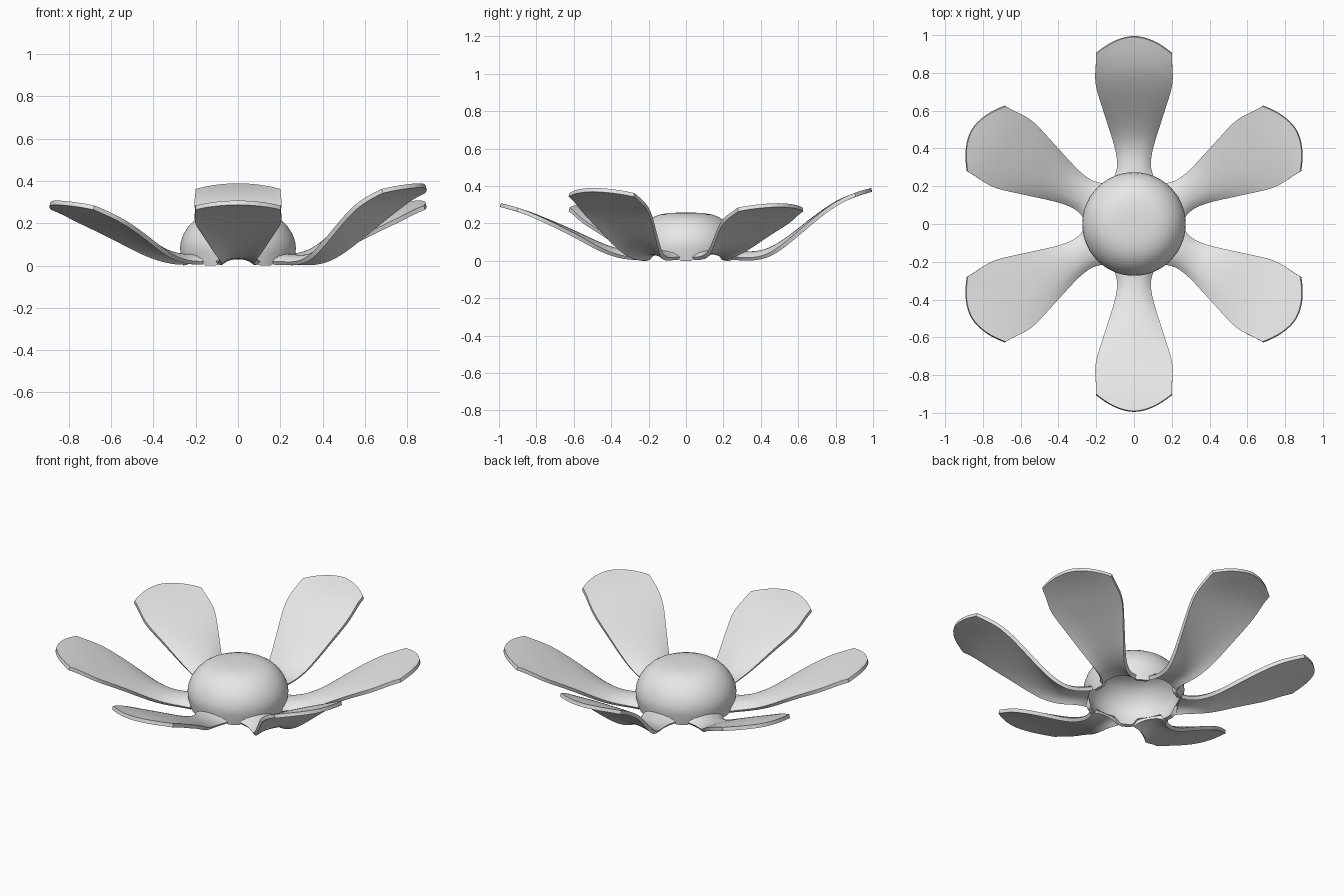
import bpy, bmesh, math

cube = bpy.data.objects.get("Cube")
if cube:
    bpy.data.objects.remove(cube, do_unlink=True)

grey = bpy.data.materials.new("plain_grey")
grey.use_nodes = True
grey.diffuse_color = (0.8, 0.8, 0.8, 1)
grey.node_tree.nodes["Principled BSDF"].inputs["Base Color"].default_value = (0.8, 0.8, 0.8, 1)


def lerp_table(table, r, col):
    """Value of a column at radius r, joined by straight lines."""
    for a, b in zip(table, table[1:]):
        if r <= b[0]:
            k = max(0, (r - a[0]) / (b[0] - a[0]))
            return a[col] + (b[col] - a[col]) * k
    return table[-1][col]


def shell(name, rows, thickness, subdivide, angle=0):
    """Skin rows of points into a thick, smooth sheet."""
    bm = bmesh.new()
    grid = [[bm.verts.new(p) for p in row] for row in rows]
    for a, b in zip(grid, grid[1:]):
        for i in range(len(a) - 1):
            bm.faces.new((a[i], b[i], b[i + 1], a[i + 1]))
    bmesh.ops.remove_doubles(bm, verts=bm.verts, dist=0.0005)
    mesh = bpy.data.meshes.new(name)
    bm.to_mesh(mesh)
    bm.free()
    mesh.materials.append(grey)
    ob = bpy.data.objects.new(name, mesh)
    ob.rotation_euler.z = angle
    bpy.context.collection.objects.link(ob)
    if subdivide:
        sub = ob.modifiers.new("smooth", 'SUBSURF')
        sub.levels = sub.render_levels = subdivide
        sub.boundary_smooth = 'PRESERVE_CORNERS'
    solid = ob.modifiers.new("thickness", 'SOLIDIFY')
    solid.thickness = thickness
    solid.offset = -1
    bpy.ops.object.select_all(action='DESELECT')
    ob.select_set(True)
    bpy.context.view_layer.objects.active = ob
    bpy.ops.object.convert(target='MESH')
    bpy.ops.object.shade_smooth_by_angle(angle=math.radians(40))


# Hollow flower centre, its rim arched up over each petal root
profile = [(0, 0.257), (0.05, 0.257), (0.1, 0.254), (0.14, 0.247), (0.175, 0.234),
           (0.205, 0.215), (0.235, 0.185), (0.257, 0.15), (0.27, 0.115), (0.274, 0.085),
           (0.272, 0.06)]
SEGS = 120
angles = [2 * math.pi * i / SEGS for i in range(SEGS + 1)]
rows = [[(r * math.cos(a), r * math.sin(a), z) for a in angles] for r, z in profile]
rim = []
for a in angles:
    off = abs(math.degrees(a) % 60 - 30)
    k = min(1, max(0, (off - 15) / 8))
    k = k * k * (3 - 2 * k)
    r = 0.27 - 0.01 * k
    rim.append((r * math.cos(a), r * math.sin(a), 0.045 * (1 - k)))
rows.append(rim)
shell("flower_centre", rows, 0.022, 0)

# Petal outline and heights: radius, half width, low height, high height, edge droop
PETAL = [(0.25, 0.105, 0.058, 0.058, 0.038), (0.30, 0.085, 0.056, 0.054, 0.036),
         (0.38, 0.094, 0.070, 0.050, 0.034), (0.46, 0.117, 0.100, 0.075, 0.030),
         (0.55, 0.145, 0.142, 0.135, 0.020), (0.65, 0.174, 0.188, 0.215, 0.012),
         (0.75, 0.202, 0.229, 0.290, 0.006), (0.83, 0.208, 0.262, 0.337, 0.003),
         (0.92, 0.200, 0.291, 0.370, 0.0), (1.0, 0.200, 0.310, 0.392, 0.0)]


def petal(name, angle, height_col):
    cols = [-1, -0.8, -0.5, 0, 0.5, 0.8, 1]
    rows = []
    for base in PETAL:
        t = (base[0] - 0.25) / 0.75
        row = []
        for u in cols:
            r = 0.25 + t * (0.75 - 0.1 * abs(u) ** 1.7 * t ** 2)
            z = lerp_table(PETAL, r, height_col) - lerp_table(PETAL, r, 4) * abs(u) ** 2.5
            row.append((r, u * lerp_table(PETAL, base[0], 1), z))
        rows.append(row)
    shell(name, rows, 0.021, 2, math.radians(angle))


# Four low petals and two that rise higher
names = {30: "back_left", 90: "back", 150: "back_right",
         210: "front_right", 270: "front", 330: "front_left"}
for angle, side in names.items():
    petal(side + "_petal", angle, 3 if angle in (90, 330) else 2)
